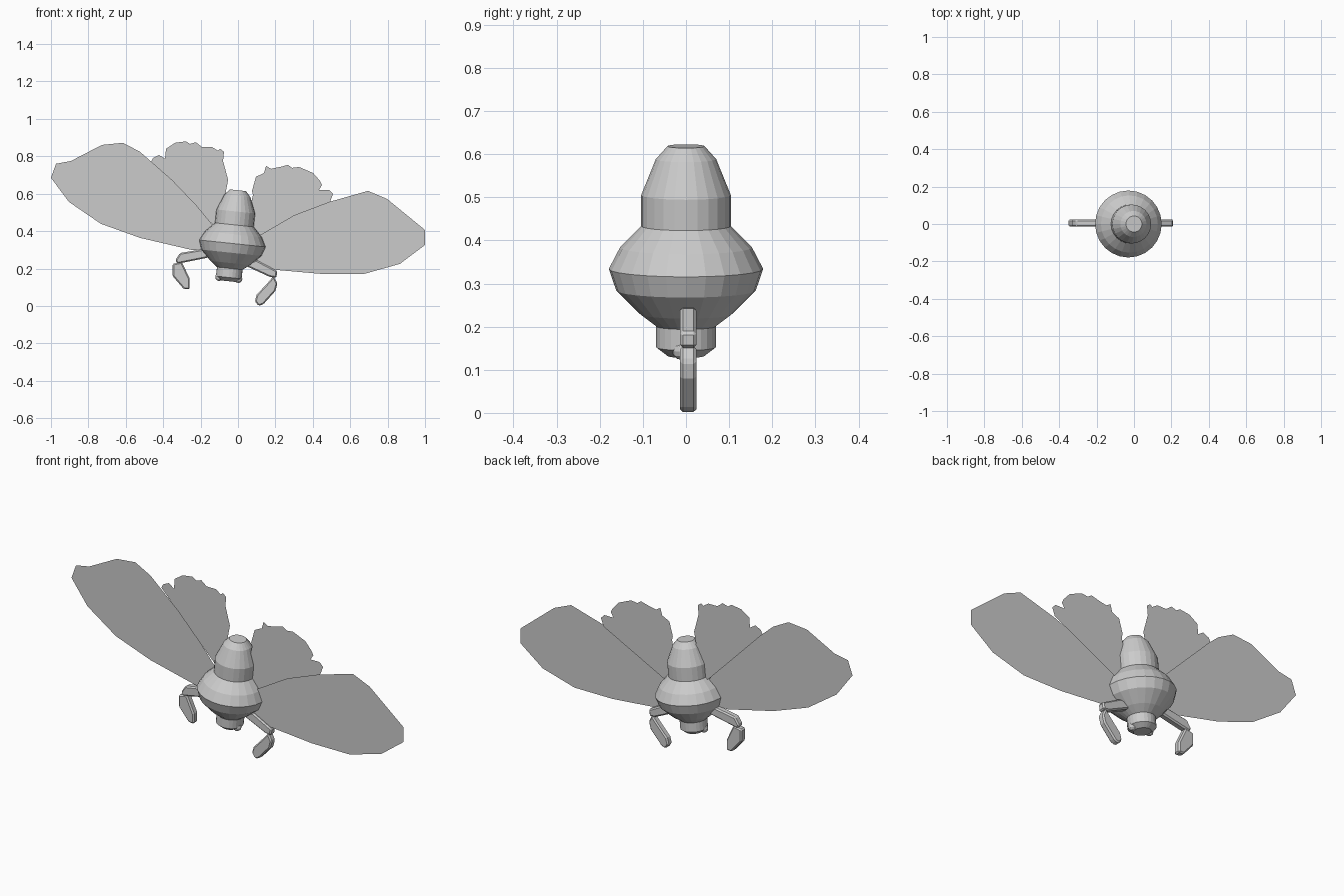
import bpy, bmesh, math
from mathutils import Matrix, Vector

if "Cube" in bpy.data.objects:
    bpy.data.objects.remove(bpy.data.objects["Cube"])

grey = bpy.data.materials.new("warm_grey")
grey.diffuse_color = (0.6, 0.6, 0.6, 1)
grey.use_nodes = True
grey.node_tree.nodes["Principled BSDF"].inputs["Base Color"].default_value = grey.diffuse_color


def finish(name, bm):
    bmesh.ops.recalc_face_normals(bm, faces=bm.faces[:])
    me = bpy.data.meshes.new(name)
    bm.to_mesh(me)
    bm.free()
    me.materials.append(grey)
    ob = bpy.data.objects.new(name, me)
    bpy.context.collection.objects.link(ob)
    return ob


# Body frame: the axis leans slightly towards +x
lean = Matrix.Translation((-0.03, 0, 0.334)) @ Matrix.Rotation(math.radians(6), 4, 'Y')


def lathe(name, profile, sides=24):
    bm = bmesh.new()
    rings = [[bm.verts.new(lean @ Vector((r * math.cos(2 * math.pi * i / sides),
                                          r * math.sin(2 * math.pi * i / sides), h)))
              for i in range(sides)] for r, h in profile]
    for a, b in zip(rings, rings[1:]):
        for i in range(sides):
            j = (i + 1) % sides
            bm.faces.new((a[i], a[j], b[j], b[i]))
    bm.faces.new(rings[0])
    bm.faces.new(rings[-1])
    return finish(name, bm)


def sheet(name, outline, y):
    bm = bmesh.new()
    bm.faces.new([bm.verts.new((x, y, z)) for x, z in outline])
    return finish(name, bm)


def slab(name, outline, y=0.005, thick=0.038):
    bm = bmesh.new()
    f = bm.faces.new([bm.verts.new((x, y - thick / 2, z)) for x, z in outline])
    ext = bmesh.ops.extrude_face_region(bm, geom=[f])
    bmesh.ops.translate(bm, vec=(0, thick, 0),
                        verts=[v for v in ext["geom"] if isinstance(v, bmesh.types.BMVert)])
    ob = finish(name, bm)
    mod = ob.modifiers.new("soft_edges", 'BEVEL')
    mod.width = 0.007
    mod.segments = 1
    return ob


# Body: abdomen on top, wide thorax, small head at the bottom
lathe("abdomen", [(0.104, 0.09), (0.104, 0.172), (0.07, 0.256), (0.043, 0.286)])
lathe("thorax", [(0.069, -0.134), (0.107, -0.105), (0.162, -0.05), (0.179, 0.0),
                 (0.153, 0.05), (0.104, 0.10)])
lathe("head", [(0.043, -0.203), (0.069, -0.183), (0.069, -0.125)])

# Eyes
for side, label in ((-1, "left"), (1, "right")):
    bm = bmesh.new()
    bmesh.ops.create_uvsphere(bm, u_segments=10, v_segments=6, radius=0.022,
                              matrix=lean @ Matrix.Translation((side * 0.052, -0.010, -0.185)))
    finish(label + "_eye", bm)

# Long front wings
sheet("left_front_wing", [
    (-1, .685), (-.973, .76), (-.893, .775), (-.727, .861), (-.615, .872), (-.524, .824),
    (-.353, .674), (-.22, .535), (-.145, .444), (-.08, .36), (-.1, .30), (-.25, .30),
    (-.524, .364), (-.733, .439), (-.904, .556)], -0.004)
sheet("right_front_wing", [
    (1, .406), (1, .326), (.866, .225), (.674, .171), (.449, .171), (.198, .193),
    (.09, .24), (.03, .32), (.12, .38), (.30, .485), (.487, .556), (.695, .615),
    (.797, .572)], -0.004)

# Ragged rear wings
sheet("left_rear_wing", [
    (-.465, .77), (-.455, .791), (-.422, .807), (-.39, .786), (-.385, .84), (-.337, .872),
    (-.278, .88), (-.257, .866), (-.225, .875), (-.193, .85), (-.139, .85), (-.107, .829),
    (-.096, .84), (-.075, .824), (-.08, .775), (-.053, .674), (-.064, .615), (-.05, .5),
    (-.04, .365), (-.145, .444)], 0.006)
sheet("right_rear_wing", [
    (.08, .594), (.075, .615), (.096, .69), (.139, .711), (.15, .749), (.176, .733),
    (.225, .743), (.267, .754), (.289, .738), (.326, .743), (.401, .711), (.439, .668),
    (.449, .647), (.433, .62), (.487, .62), (.508, .599), (.492, .556), (.13, .37),
    (.0, .365), (.06, .5)], 0.006)

# Legs: upper arm and claw on each side
slab("left_upper_leg", [(-.13, .30), (-.19, .303), (-.31, .283), (-.335, .245),
                        (-.325, .225), (-.2, .25), (-.13, .265)])
slab("left_claw", [(-.35, .225), (-.30, .235), (-.258, .145), (-.258, .09),
                   (-.29, .09), (-.35, .16)])
slab("right_upper_leg", [(.04, .235), (.1, .245), (.21, .187), (.205, .15),
                         (.17, .155), (.05, .21)])
slab("right_claw", [(.165, .13), (.19, .16), (.211, .12), (.2, .08), (.135, .008),
                    (.11, .0), (.09, .025), (.1, .06)])
